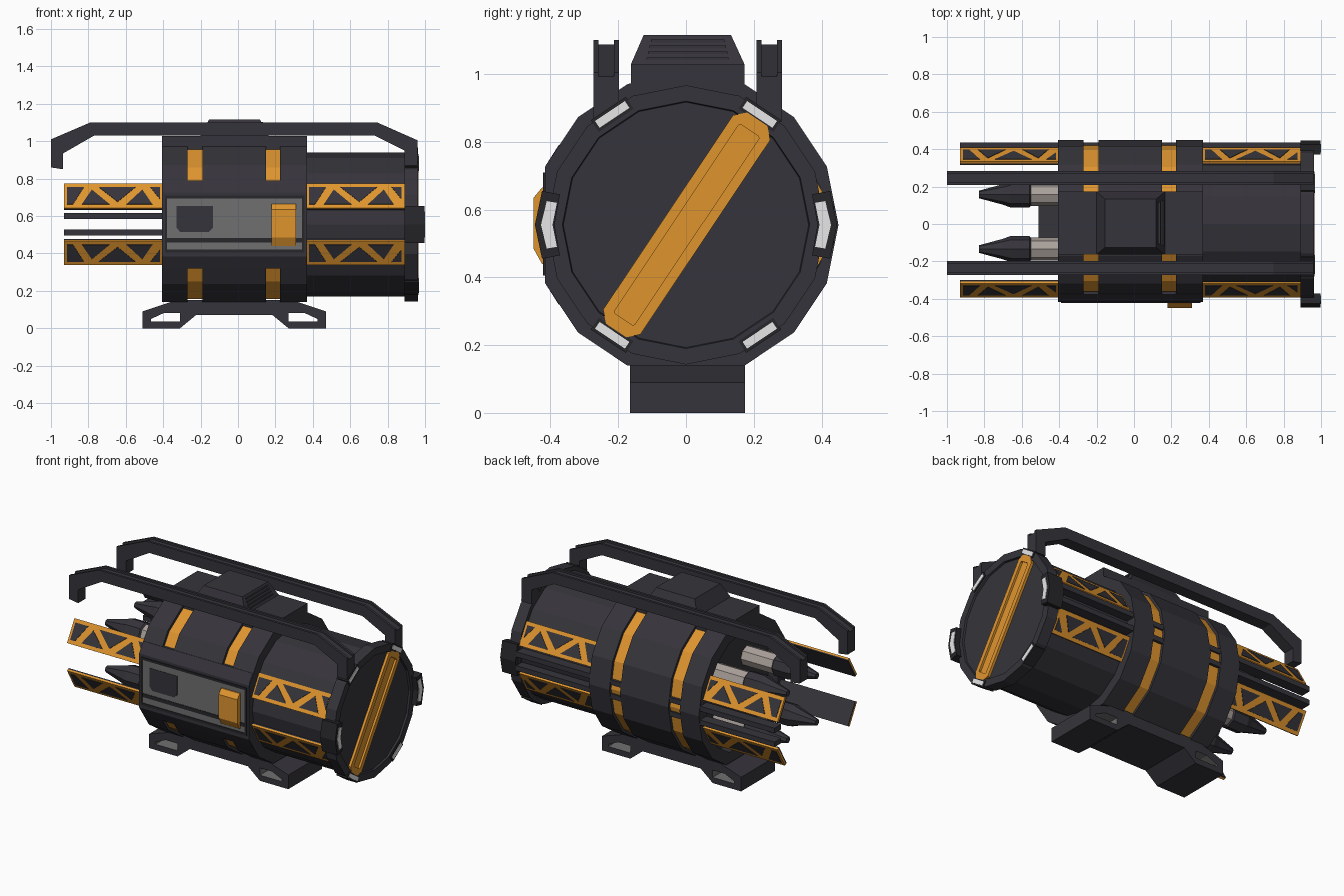
import bpy, bmesh, math
from mathutils import Vector as V

if "Cube" in bpy.data.objects:
    bpy.data.objects.remove(bpy.data.objects["Cube"])

CZ = 0.555  # axis height


def mat(name, r, g, b):
    m = bpy.data.materials.new(name)
    m.diffuse_color = (r, g, b, 1)
    m.use_nodes = True
    m.node_tree.nodes["Principled BSDF"].inputs["Base Color"].default_value = m.diffuse_color
    return m


DARK = mat("dark_metal", 0.036, 0.034, 0.043)
BLACK = mat("deep_black", 0.020, 0.020, 0.024)
ORANGE = mat("orange_paint", 0.74, 0.30, 0.028)
GREY = mat("grey_panel", 0.16, 0.16, 0.16)
SLEEVE = mat("warm_grey", 0.40, 0.35, 0.32)
LIGHT = mat("lamp_white", 0.83, 0.83, 0.83)


def finish(name, bm, *mats):
    bmesh.ops.recalc_face_normals(bm, faces=bm.faces)
    me = bpy.data.meshes.new(name)
    bm.to_mesh(me)
    bm.free()
    for m in mats:
        me.materials.append(m)
    ob = bpy.data.objects.new(name, me)
    bpy.context.collection.objects.link(ob)
    return ob


def slab(name, pts, off, m):
    """Polygon of 3D points extruded by a vector."""
    bm = bmesh.new()
    a = [bm.verts.new(p) for p in pts]
    b = [bm.verts.new(V(p) + V(off)) for p in pts]
    bm.faces.new(a)
    bm.faces.new(b)
    for i in range(len(a)):
        j = (i + 1) % len(a)
        bm.faces.new((a[i], a[j], b[j], b[i]))
    return finish(name, bm, m)


def prism_x(name, yz, x0, x1, m):
    return slab(name, [(x0, y, z) for y, z in yz], (x1 - x0, 0, 0), m)


def prism_y(name, xz, y0, y1, m):
    return slab(name, [(x, y0, z) for x, z in xz], (0, y1 - y0, 0), m)


def rect(a0, a1, b0, b1):
    return [(a0, b0), (a1, b0), (a1, b1), (a0, b1)]


def frame(name, outer, inner, off, m, m_in):
    """Extruded outline with a hole; the hole walls get their own material."""
    bm = bmesh.new()
    loops = [[bm.verts.new(V(p) + V(o)) for p in l] for l in (outer, inner) for o in ((0, 0, 0), off)]
    n = len(outer)
    for a, b, k in ((0, 1, 0), (2, 3, 1), (0, 2, 0), (1, 3, 0)):
        for i in range(n):
            j = (i + 1) % n
            f = bm.faces.new((loops[a][i], loops[a][j], loops[b][j], loops[b][i]))
            f.material_index = k
    return finish(name, bm, m, m_in)


def lathe(name, prof, n, y, z, m):
    """Profile of (x, radius) turned around an axis along x."""
    bm = bmesh.new()
    rings = [[bm.verts.new((x, y + r * math.cos(math.tau * i / n), z + r * math.sin(math.tau * i / n)))
              for i in range(n)] for x, r in prof]
    for a, b in zip(rings, rings[1:]):
        for i in range(n):
            j = (i + 1) % n
            bm.faces.new((a[i], a[j], b[j], b[i]))
    bm.faces.new(rings[0])
    bm.faces.new(rings[-1])
    return finish(name, bm, m)


def taper(name, r0, z0, r1, z1, m):
    """Truncated pyramid from two (x0, x1, y0, y1) rectangles."""
    bm = bmesh.new()
    a, b = ([bm.verts.new((x, y, z)) for x, y in rect(*r)] for r, z in ((r0, z0), (r1, z1)))
    bm.faces.new(a)
    bm.faces.new(b)
    for i in range(4):
        j = (i + 1) % 4
        bm.faces.new((a[i], a[j], b[j], b[i]))
    return finish(name, bm, m)


# main drum: 16 sides with the front and bottom corners cut flat
def drum(r):
    return [(r * math.cos(math.tau * i / 16), CZ + r * math.sin(math.tau * i / 16))
            for i in range(16) if i not in (8, 12)]


for x0, x1 in ((-0.335, -0.27), (-0.19, 0.15), (0.225, 0.37)):
    prism_x("drum_section", drum(0.45), x0, x1, DARK)
for x0, x1 in ((-0.27, -0.19), (0.15, 0.225)):
    prism_x("orange_band", drum(0.432), x0, x1, ORANGE)
frame("drum_open_rim", *[[(-0.405, y, z) for y, z in drum(r)] for r in (0.45, 0.375)], (0.07, 0, 0), DARK, DARK)
prism_x("front_housing", [(-0.416, 0.383), (-0.416, 0.727), (-0.376, 0.79), (-0.36, 0.79),
                          (-0.36, 0.32), (-0.376, 0.32)], -0.40, 0.365, DARK)

# rear drum with end ring and recessed end cap
lathe("rear_drum", [(0.36, 0.385), (0.89, 0.385), (0.89, 0.412), (0.962, 0.412),
                    (0.962, 0.365), (0.95, 0.362)], 16, 0, CZ, DARK)

# diagonal orange handle on the end cap
A = math.radians(56.25)


def diag(l, w, c, x):
    pts = [(l - c, w), (l, w - c), (l, c - w), (l - c, -w), (c - l, -w), (-l, c - w), (-l, w - c), (c - l, w)]
    return [(x, 0.002 + u * math.cos(A) - v * math.sin(A), CZ + u * math.sin(A) + v * math.cos(A)) for u, v in pts]


slab("end_handle_base", diag(0.375, 0.066, 0.03, 0.945), (0.008, 0, 0), ORANGE)
frame("end_handle_rim", diag(0.375, 0.066, 0.03, 0.95), diag(0.335, 0.036, 0.005, 0.95),
      (0.016, 0, 0), ORANGE, ORANGE)

# lamps on the end ring
for k in (1, -1):
    for s in (1, -1):
        c, n = (s * 0.392 * math.cos(A), CZ + k * 0.392 * math.sin(A)), (s * math.cos(A), k * math.sin(A))

        def lamp(w, h):
            return [(c[0] + n[0] * p - n[1] * q, c[1] + n[1] * p + n[0] * q) for p, q in rect(-h, h, -w, w)]
        prism_x("lamp_frame", lamp(0.062, 0.021), 0.89, 0.966, BLACK)
        prism_x("lamp_lens", lamp(0.053, 0.012), 0.95, 0.969, LIGHT)
for s in (1, -1):
    prism_x("side_lamp_frame", [(s * y, CZ + z) for y, z in (
        (0.372, -0.09), (0.425, -0.10), (0.446, 0), (0.425, 0.10), (0.372, 0.09), (0.388, 0))], 0.89, 0.997, BLACK)
    prism_x("side_lamp_lens", [(s * y, CZ + z) for y, z in (
        (0.381, -0.065), (0.411, -0.07), (0.428, 0), (0.411, 0.07), (0.381, 0.065), (0.394, 0))], 0.97, 1.0, LIGHT)

# truss plates on both sides
PANELS = [[(.03, .15), (.03, .85), (.2, .85), (.09, .15)], [(.18, .15), (.28, .75), (.46, .15)],
          [(.35, .85), (.72, .85), (.54, .25)], [(.63, .15), (.79, .75), (.89, .15)],
          [(.87, .85), (.97, .85), (.97, .35)]]
for sy in (1, -1):
    for sz in (1, -1):
        nrm = V((0, sy * 0.866, sz * 0.5))
        for x0, x1 in ((-0.93, -0.40), (0.365, 0.89)):
            def at(u, v):
                return V((x0 + u * (x1 - x0), 0.008 + sy * (0.4 - 0.075 * v), CZ + sz * (0.088 + 0.13 * v)))
            quad = [at(u, v) for u, v in rect(0, 1, 0, 1)]
            slab("truss_plate", quad, -0.012 * nrm, ORANGE)
            slab("truss_backing", [p - 0.012 * nrm for p in quad], -0.008 * nrm, DARK)
            for pan in PANELS:
                slab("truss_opening", [at(u, v) for u, v in pan], 0.003 * nrm, DARK)
        # rockets in the open end
        y, z = 0.012 + sy * 0.146, CZ + sz * 0.148
        lathe("rocket_sleeve", [(-0.56, 0.062), (-0.33, 0.062)], 8, y, z, SLEEVE)
        lathe("rocket_nose", [(-0.83, 0.02), (-0.70, 0.055), (-0.66, 0.07), (-0.56, 0.07), (-0.55, 0.06)],
              8, y, z, DARK)

# two thin rods along the back
for sz in (1, -1):
    z = CZ + sz * 0.044
    prism_x("back_rod", rect(0.37, 0.437, z - 0.016, z + 0.016), -0.93, 0.89, DARK)

# top rails: two flanges with a lower web between
RAIL = [(-1.0, 0.86), (-1.0, 1.01), (-0.79, 1.10), (0.745, 1.10), (0.96, 1.005), (0.96, 0.86),
        (0.89, 0.86), (0.89, 0.95), (0.73, 1.03), (-0.77, 1.03), (-0.935, 0.935), (-0.935, 0.85)]
for s in (1, -1):
    for y0, y1, d in ((0.203, 0.218, 0), (0.218, 0.263, 0.012), (0.263, 0.278, 0)):
        prism_y("top_rail", [(x, z - d * (i in (1, 2, 3, 4))) for i, (x, z) in enumerate(RAIL)],
                0.005 + s * y0, 0.005 + s * y1, DARK)

# saddle and raised hatch on top
prism_x("top_saddle", rect(-0.163, 0.173, 0.93, 1.028), -0.405, 0.37, DARK)
taper("top_hatch", (-0.20, 0.165, -0.163, 0.173), 1.028, (-0.155, 0.118, -0.125, 0.133), 1.115, DARK)
for i in range(4):
    t = 0.2 + 0.2 * i
    x, z = 0.165 - 0.047 * t, 1.028 + 0.087 * t
    prism_x("hatch_louver", rect(-0.12 + 0.02 * t, 0.13 - 0.02 * t, z - 0.004, z + 0.004), x - 0.02, x + 0.006, DARK)

# front control panel
frame("panel_frame", [(x, -0.41, z) for x, z in rect(-0.39, 0.355, 0.405, 0.71)],
      [(x, -0.41, z) for x, z in rect(-0.38, 0.343, 0.42, 0.695)], (0, -0.012, 0), BLACK, BLACK)
prism_y("panel_face", rect(-0.38, 0.343, 0.42, 0.695), -0.41, -0.418, GREY)
prism_y("panel_strip", rect(-0.38, 0.343, 0.458, 0.482), -0.415, -0.4205, BLACK)
prism_y("panel_screen", [(-0.33, 0.54), (-0.31, 0.515), (-0.155, 0.515), (-0.135, 0.535), (-0.135, 0.655),
                         (-0.33, 0.655)], -0.415, -0.4205, DARK)
prism_x("panel_orange_latch", [(-0.41, 0.44), (-0.425, 0.44), (-0.45, 0.485), (-0.45, 0.635),
                               (-0.425, 0.665), (-0.41, 0.665)], 0.178, 0.31, ORANGE)

# base: centre block with two pierced feet
BX = -0.02
prism_y("base_block", [(BX - 0.325, 0.15), (BX + 0.325, 0.15), (BX + 0.27, 0.07), (BX - 0.27, 0.07)],
        -0.165, 0.174, DARK)
for s in (1, -1):
    outer = [(0.49, 0), (0.29, 0), (0.205, 0.07), (0.205, 0.145), (0.325, 0.145), (0.49, 0.09)]
    inner = [(0.445, 0.036), (0.29, 0.036), (0.29, 0.055), (0.29, 0.082), (0.375, 0.082), (0.445, 0.05)]
    frame("base_foot", *[[(BX + s * x, -0.165, z) for x, z in l] for l in (outer, inner)],
          (0, 0.339, 0), DARK, GREY)
